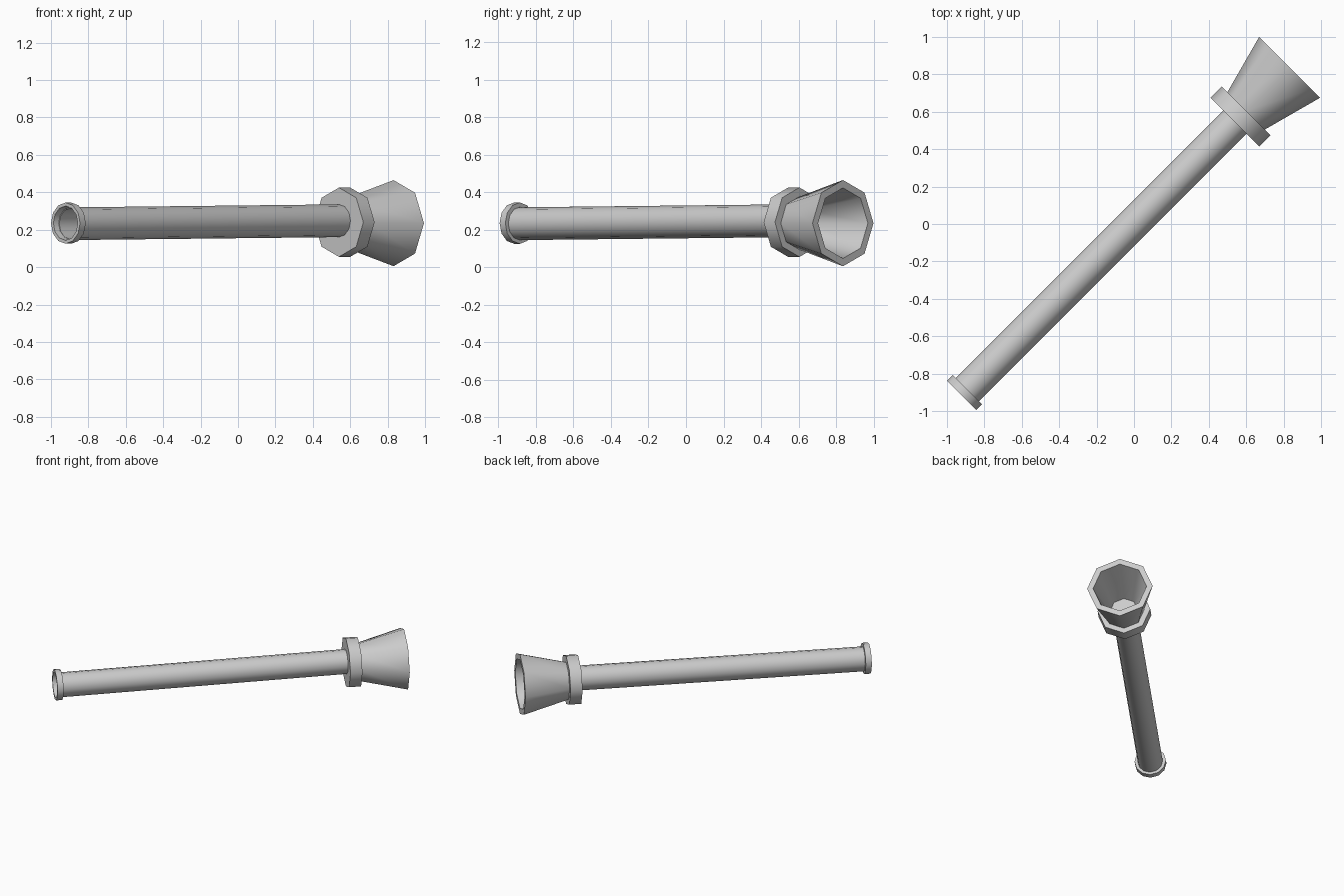
import bpy, bmesh, math
from mathutils import Vector, Matrix

cube = bpy.data.objects.get("Cube")
if cube:
    bpy.data.objects.remove(cube, do_unlink=True)

grey = bpy.data.materials.new("plain grey")
grey.use_nodes = True
GREY = (0.6, 0.6, 0.6, 1.0)
grey.diffuse_color = GREY
grey.node_tree.nodes["Principled BSDF"].inputs["Base Color"].default_value = GREY

SIDE = -0.004          # small sideways offset of the diagonal axis
R2 = math.sqrt(2)


def on_axis(t, z):
    """Point at distance t along the horizontal diagonal, at height z."""
    return Vector(((t + SIDE) / R2, (t - SIDE) / R2, z))


def lathe(name, start, end, profile, sides, closed=False):
    """Spin (radius, distance) points round the line start-end, first corner up."""
    axis = (end - start).normalized()
    up = (Vector((0, 0, 1)) - axis * axis.z).normalized()
    across = axis.cross(up)
    bm = bmesh.new()
    rings = []
    for r, d in profile:
        if r == 0:
            rings.append([bm.verts.new(start + axis * d)] * sides)
            continue
        ring = []
        for i in range(sides):
            a = math.tau * i / sides
            ring.append(bm.verts.new(start + axis * d
                                     + (up * math.cos(a) + across * math.sin(a)) * r))
        rings.append(ring)
    pairs = list(zip(rings, rings[1:]))
    if closed:
        pairs.append((rings[-1], rings[0]))
    for a, b in pairs:
        for i in range(sides):
            j = (i + 1) % sides
            bm.faces.new(dict.fromkeys((a[i], a[j], b[j], b[i])))
    bmesh.ops.recalc_face_normals(bm, faces=bm.faces)
    mesh = bpy.data.meshes.new(name)
    bm.to_mesh(mesh)
    bm.free()
    mesh.materials.append(grey)
    obj = bpy.data.objects.new(name, mesh)
    bpy.context.collection.objects.link(obj)
    bpy.ops.object.select_all(action="DESELECT")
    obj.select_set(True)
    bpy.context.view_layer.objects.active = obj
    bpy.ops.object.shade_smooth_by_angle(angle=math.radians(50))
    return obj


# Long hollow tube, rising very slightly towards the bell
tube_start, tube_end = on_axis(-1.265, 0.232), on_axis(0.78, 0.248)
length = (tube_end - tube_start).length
lathe("tube", tube_start, tube_end,
      [(0.083, 0), (0.0875, 0), (0.0875, length), (0.083, length)], 12, closed=True)

# Small ring round the open narrow end
lathe("end_ring", on_axis(-1.30, 0.235), on_axis(-1.257, 0.235),
      [(0.092, 0), (0.110, 0), (0.110, 0.043), (0.086, 0.043)], 12, closed=True)

# Solid eight-sided collar between tube and bell
lathe("collar", on_axis(0.767, 0.24), on_axis(0.852, 0.24),
      [(0, 0), (0.185, 0), (0.185, 0.085), (0, 0.085)], 8)

# Flared eight-sided bell with a thick rim
lathe("bell", on_axis(0.85, 0.235), on_axis(1.18, 0.235),
      [(0.098, 0), (0.141, 0), (0.230, 0.33), (0.188, 0.33)], 8, closed=True)
